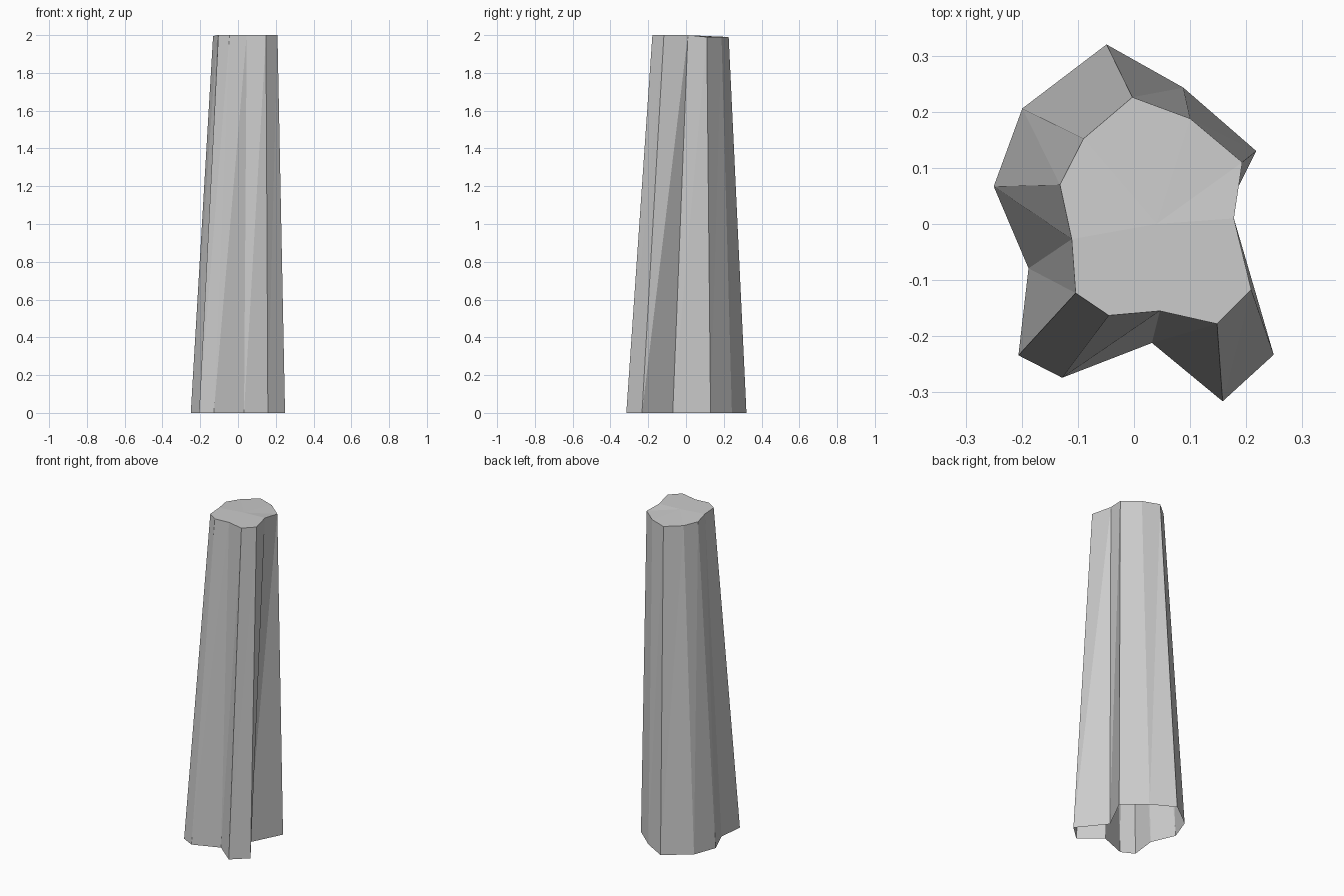
import bpy
import bmesh

cube = bpy.data.objects.get("Cube")
if cube:
    bpy.data.objects.remove(cube, do_unlink=True)

# Plain stone grey
grey = bpy.data.materials.new("stone_grey")
grey.use_nodes = True
colour = (0.6, 0.6, 0.6, 1)
grey.diffuse_color = colour
grey.node_tree.nodes["Principled BSDF"].inputs["Base Color"].default_value = colour

# Counter-clockwise outlines of the fluted column at its foot and its top
foot_outline = [(.218, .13), (.088, .243), (-.049, .32), (-.199, .206),
                (-.25, .067), (-.188, -.079), (-.206, -.234), (-.128, -.274),
                (.032, -.212), (.158, -.316), (.249, -.233), (.118, -.07)]
top_outline = [(.193, .11), (.1, .188), (-.003, .226), (-.09, .152),
               (-.132, .07), (-.111, -.027), (-.104, -.123), (-.045, -.163),
               (.046, -.155), (.148, -.178), (.209, -.117), (.178, .01)]


def top_height(y):
    """The rear of the top dips slightly."""
    return 2 - 0.01 * min(1, max(0, (y - 0.02) / 0.09))


bm = bmesh.new()
foot = [bm.verts.new((x, y, 0)) for x, y in foot_outline]
top = [bm.verts.new((x, y, top_height(y))) for x, y in top_outline]
centre = bm.verts.new((.04, 0, 2))

# Tapered, twisted sides and a fanned cap; the foot stays open
count = len(foot)
for i in range(count):
    j = (i + 1) % count
    bm.faces.new((foot[i], foot[j], top[j]))
    bm.faces.new((foot[i], top[j], top[i]))
    bm.faces.new((top[i], top[j], centre))

mesh = bpy.data.meshes.new("fluted_column")
bm.to_mesh(mesh)
bm.free()
mesh.materials.append(grey)
column = bpy.data.objects.new("fluted_column", mesh)
bpy.context.collection.objects.link(column)
